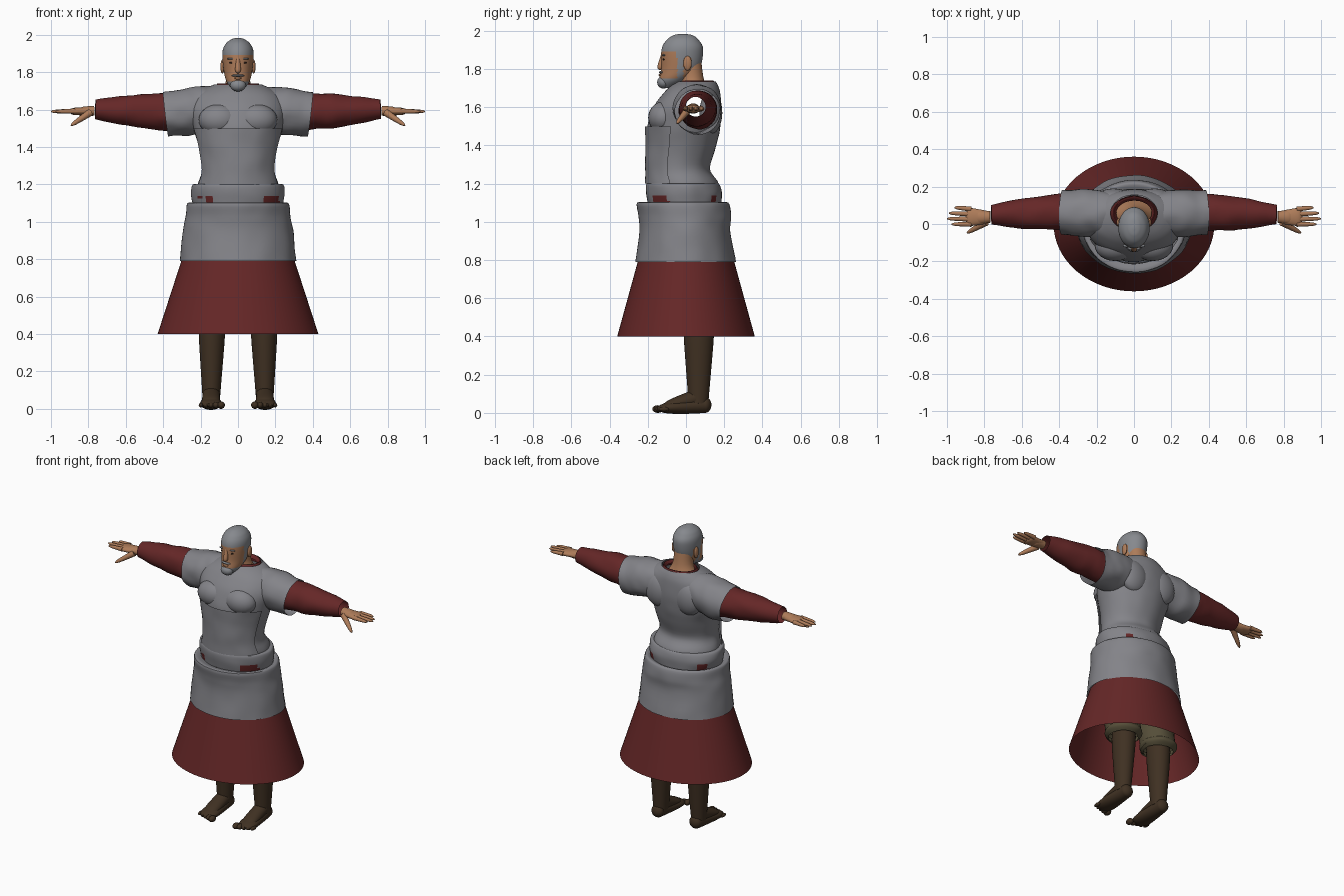
import bpy, bmesh
from math import sin, cos, pi, radians
from mathutils import Vector, noise

if "Cube" in bpy.data.objects:
    bpy.data.objects.remove(bpy.data.objects["Cube"])


def material(name, *rgb):
    mat = bpy.data.materials.new(name)
    mat.use_nodes = True
    mat.diffuse_color = (*rgb, 1)
    mat.node_tree.nodes["Principled BSDF"].inputs["Base Color"].default_value = (*rgb, 1)
    return mat


GREY = material("grey cloth", .23, .23, .25)
RED = material("dark red cloth", .13, .02, .02)
SKIN = material("skin", .42, .2, .1)
HAIR = material("grey hair", .24, .25, .27)
LEG = material("dark brown leg", .05, .03, .016)
OLIVE = material("olive trousers", .09, .075, .04)
DARK = material("dark eye", .03, .015, .01)


def finish(name, bm, mats, rule=None):
    """Turn a bmesh into a smooth object, colouring faces by the rule."""
    bmesh.ops.recalc_face_normals(bm, faces=bm.faces)
    if rule:
        for face in bm.faces:
            face.material_index = int(rule(face.calc_center_median()))
    mesh = bpy.data.meshes.new(name)
    bm.to_mesh(mesh)
    bm.free()
    for mat in mats:
        mesh.materials.append(mat)
    mesh.shade_smooth()
    mesh.set_sharp_from_angle(angle=radians(45))
    bpy.context.collection.objects.link(bpy.data.objects.new(name, mesh))


def spline(rows, steps):
    """Smoothly interpolate rows of numbers."""
    last = len(rows) - 1
    for i in range(last):
        near = [rows[max(0, min(last, i + k))] for k in (-1, 0, 1, 2)]
        for s in range(steps):
            t = s / steps
            yield [b + t / 2 * (c - a + t * (2*a - 5*b + 4*c - d + t * (3*(b - c) + d - a)))
                   for a, b, c, d in zip(*near)]
    yield rows[last]


def skin_rings(rings, closed, capped):
    """Join rings of points into one surface."""
    bm = bmesh.new()
    rings = [[bm.verts.new(p) for p in ring] for ring in rings]
    count = len(rings[0])
    for low, high in zip(rings, rings[1:]):
        for k in range(count if closed else count - 1):
            j = (k + 1) % count
            bm.faces.new((low[k], low[j], high[j], high[k]))
    if capped:
        bm.faces.new(rings[0])
        bm.faces.new(rings[-1])
    return bm


def shell(name, rows, *mats, grow=0, fold=0, steps=5, arc=None, capped=False,
          rule=None, cut=None):
    """Upright body of oval rows: height, half width, front and back."""
    sides = 64
    start, sweep = arc or (0, 360)
    rings = []
    for z, half, front, back in spline(rows, steps):
        ring = []
        for k in range(sides + bool(arc)):
            turn = radians(start + sweep * k / sides)
            unit = Vector((half + grow, (back - front) / 2 + grow, 0))
            unit = Vector((unit.x * cos(turn), unit.y * sin(turn), 0))
            unit *= 1 + fold * noise.noise(Vector((unit.x, unit.y, z)) * 11)
            ring.append(unit + Vector((0, (front + back) / 2, z)))
        rings.append(ring)
    bm = skin_rings(rings, not arc, capped)
    if cut:
        gone = [face for face in bm.faces if cut(face.calc_center_median())]
        bmesh.ops.delete(bm, geom=gone, context="FACES")
    finish(name, bm, mats, rule)


def limb(name, mat, side, start, end, thick, thin, flat=1, flat_end=None, swell=0,
         fold=0, hollow=False):
    """Tapered oval tube between two points, with a rounded tip unless hollow."""
    start, end = (Vector((p[0] * side, *p[1:])) for p in (start, end))
    along = (end - start).normalized()
    ref = Vector((0, 1, 0)) if abs(along.z) > .8 else Vector((0, 0, 1))
    rise = (ref - along * ref.dot(along)).normalized()
    across = rise.cross(along)
    steps, sides = 16, 32
    rings = []
    for s in range(steps + 1):
        t = s / steps
        radius = thick + (thin - thick) * t + swell * sin(pi * t)
        if not hollow:
            radius *= max(.1, 1 - t ** 9) ** .5
        squash = flat + ((flat_end or flat) - flat) * t
        ring = []
        for k in range(sides):
            turn = 2 * pi * k / sides
            spoke = (across * cos(turn) + rise * sin(turn) * squash) * radius
            centre = start.lerp(end, t)
            ring.append(centre + spoke * (1 + fold * noise.noise((centre + spoke) * 13)))
        rings.append(ring)
    finish(name, skin_rings(rings, True, not hollow), [mat])


def ball(name, mat, loc, size):
    bm = bmesh.new()
    bmesh.ops.create_uvsphere(bm, u_segments=24, v_segments=14, radius=1)
    bmesh.ops.scale(bm, vec=size, verts=bm.verts)
    bmesh.ops.translate(bm, vec=loc, verts=bm.verts)
    finish(name, bm, [mat])


# Skirt, kilt and belt
shell("skirt", [(.4, .43, -.36, .36), (.8, .3, -.25, .25)], RED, steps=1)
shell("kilt", [(.79, .31, -.265, .262), (.95, .295, -.243, .232), (1.03, .28, -.247, .235),
               (1.1, .27, -.257, .222), (1.09, .23, -.2, .18)], GREY, fold=.015)
shell("belt", [(1.09, .24, -.2, .185), (1.15, .25, -.21, .19), (1.2, .24, -.205, .17),
               (1.19, .2, -.18, .14)], GREY, RED, fold=.025,
      rule=lambda c: c.z < 1.135 and .13 < abs(c.x) < .22 and noise.noise(c * 14) > -.2)

# Tunic with open arm holes, and the layer over the belly
torso = [(1.1, .225, -.19, .18), (1.2, .215, -.2, .17), (1.28, .193, -.2, .125),
         (1.4, .21, -.2, .16), (1.5, .24, -.2, .18), (1.6, .26, -.17, .186),
         (1.67, .235, -.12, .178), (1.71, .18, -.08, .167), (1.735, .125, -.04, .155)]
shell("tunic", torso, GREY, fold=.02,
      cut=lambda c: abs(c.x) > .13 and (c.y - .06) ** 2 + (c.z - 1.59) ** 2 < .008)
shell("front_plate", torso[1:5], GREY, grow=.013, arc=(200, 140), fold=.02)
shell("collar", [(1.69, .13, -.05, .15), (1.74, .11, -.02, .145), (1.72, .095, -.01, .125)],
      RED, fold=.03)


def hairy(c):
    """Regions of the head covered by hair and beard."""
    crown = c.z > 1.895 or (c.z > 1.855 and c.y > -.055)
    nape = c.y > .025 and c.z > 1.785
    sideburn = -.045 < c.y < -.012 and c.z > 1.74
    beard = c.z < 1.752 and c.y < -.01
    return crown or nape or sideburn or beard


# Neck, head and face
shell("neck", [(1.66, .12, -.04, .13), (1.74, .068, -.03, .095), (1.84, .06, -.04, .08)], SKIN)
shell("head", [(1.7, .02, -.125, -.075), (1.74, .056, -.14, 0), (1.8, .075, -.13, .07),
               (1.9, .084, -.128, .09), (1.95, .067, -.103, .068), (1.976, .035, -.065, .035),
               (1.984, .008, -.03, -.01)], SKIN, HAIR, steps=9, capped=True, rule=hairy)
ball("chin_beard", HAIR, (0, -.118, 1.73), (.042, .033, .033))
ball("moustache", HAIR, (0, -.128, 1.782), (.034, .014, .007))
ball("lips", SKIN, (0, -.133, 1.768), (.02, .011, .007))
limb("nose", SKIN, 1, (0, -.12, 1.88), (0, -.138, 1.795), .009, .018)

for side, word in ((1, "left_"), (-1, "right_")):
    # Face details
    ball(word + "ear", SKIN, (side * .083, .008, 1.83), (.011, .022, .038))
    ball(word + "eye", DARK, (side * .034, -.117, 1.85), (.014, .005, .005))
    ball(word + "brow", HAIR, (side * .036, -.116, 1.872), (.023, .009, .005))

    # Chest muscle and shoulder blade under the tunic
    ball(word + "chest", GREY, (side * .1, -.115, 1.545), (.11, .083, .085))
    ball(word + "shoulder_blade", GREY, (side * .11, .13, 1.57), (.1, .06, .11))

    # Short grey sleeve over a long red sleeve
    limb(word + "short_sleeve", GREY, side, (.13, .055, 1.605), (.387, .062, 1.575),
         .118, .118, swell=.008, fold=.07, hollow=True)
    limb(word + "long_sleeve", RED, side, (.3, .065, 1.585), (.763, .05, 1.602),
         .1, .052, swell=.012, fold=.08, hollow=True)

    # Hand
    limb(word + "wrist", SKIN, side, (.768, .038, 1.594), (.85, .036, 1.59), .031, .04, .85, .6)
    limb(word + "palm", SKIN, side, (.79, .036, 1.592), (.9, .038, 1.59), .035, .054, .6, .35)
    for i, reach in enumerate((.96, .99, 1, .975)):
        y = .08 - i * .027
        limb(f"{word}finger_{i}", SKIN, side, (.87, y, 1.592), (reach, y * 1.1, 1.59),
             .014, .009)
    limb(word + "thumb", SKIN, side, (.79, .01, 1.585), (.893, -.048, 1.515), .02, .01)

    # Trouser leg with rolled cuff, bare leg and foot
    limb(word + "trouser_leg", OLIVE, side, (.14, .065, .46), (.11, 0, 1), .11, .12,
         fold=.06, hollow=True)
    limb(word + "cuff", OLIVE, side, (.14, .065, .44), (.14, .065, .5), .09, .1,
         swell=.022, fold=.06, hollow=True)
    limb(word + "leg", LEG, side, (.143, .065, .05), (.138, .068, .56), .046, .083, 1.12)
    limb(word + "foot", LEG, side, (.143, .1, .042), (.145, -.15, .022), .042, .068, 1, .36)
    limb(word + "instep", LEG, side, (.143, .06, .08), (.145, -.12, .03), .046, .05, 1, .5)
    ball(word + "heel", LEG, (side * .143, .1, .042), (.042, .033, .042))
    for i in range(5):
        size = .02 - i * .002
        ball(f"{word}toe_{i}", LEG, (side * (.09 + i * .027), -.148 + i * .008, .02),
             (size, .028, size))
